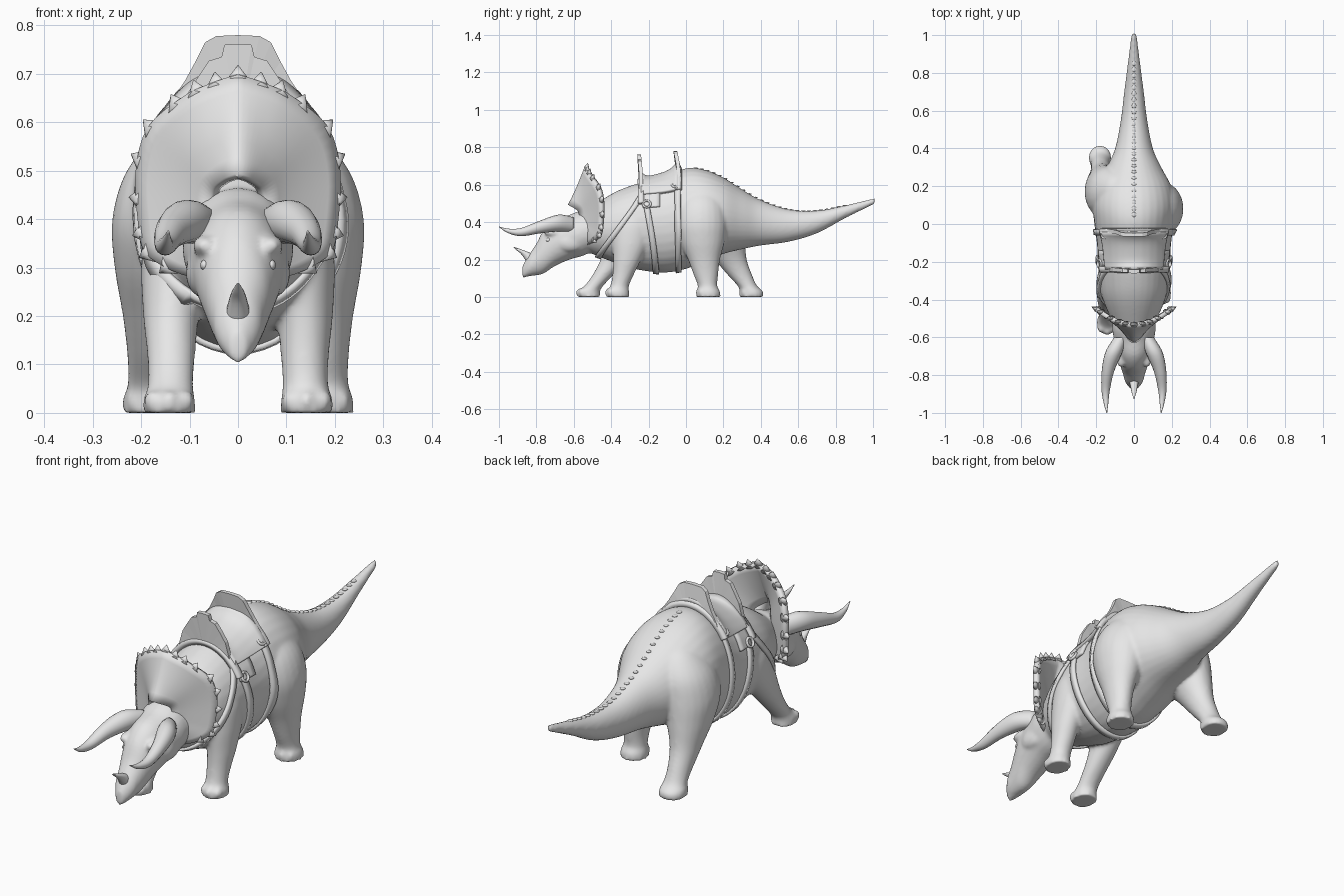
import bpy, bmesh, math
from mathutils import Vector, Matrix
from mathutils.bvhtree import BVHTree

old = bpy.data.objects.get("Cube")
if old:
    bpy.data.objects.remove(old)

grey = bpy.data.materials.new("plain_grey")
grey.use_nodes = True
grey.diffuse_color = (0.8, 0.8, 0.8, 1)
grey.node_tree.nodes["Principled BSDF"].inputs["Base Color"].default_value = grey.diffuse_color


def finish(name, bm, smooth=True):
    bmesh.ops.recalc_face_normals(bm, faces=bm.faces[:])
    mesh = bpy.data.meshes.new(name)
    bm.to_mesh(mesh)
    bm.free()
    mesh.materials.append(grey)
    for polygon in mesh.polygons:
        polygon.use_smooth = smooth
    ob = bpy.data.objects.new(name, mesh)
    bpy.context.collection.objects.link(ob)
    return ob


def thicken(ob, thickness):
    mod = ob.modifiers.new("thickness", "SOLIDIFY")
    mod.thickness = thickness
    mod.offset = 0


def spline(points, steps=5):
    """Smooth curve through a list of tuples."""
    padded = [points[0]] + list(points) + [points[-1]]
    out = []
    for i in range(1, len(padded) - 2):
        for k in range(steps):
            t = k / steps
            out.append([0.5 * (2 * b + (c - a) * t + (2 * a - 5 * b + 4 * c - d) * t * t
                               + (3 * b - a - 3 * c + d) * t ** 3)
                        for a, b, c, d in zip(*padded[i - 1:i + 3])])
    return out + [list(points[-1])]


def loft(bm, stations, axis, side=1, sides=24):
    """Ellipses (position, centre a, centre b, radius a, radius b) along y or z."""
    rings = []
    for position, a, b, radius_a, radius_b in spline(stations):
        ring = []
        for k in range(sides):
            angle = math.tau * k / sides
            u, v = side * a + radius_a * math.cos(angle), b + radius_b * math.sin(angle)
            ring.append(bm.verts.new((u, position, v) if axis == "y" else (u, v, position)))
        rings.append(ring)
    faces = [bm.faces.new(rings[0]), bm.faces.new(rings[-1])]
    for low, high in zip(rings, rings[1:]):
        for k in range(sides):
            j = (k + 1) % sides
            faces.append(bm.faces.new((low[k], low[j], high[j], high[k])))
    bmesh.ops.recalc_face_normals(bm, faces=faces)


def ball(bm, position, scale):
    matrix = Matrix.Translation(position) @ Matrix.Diagonal((*scale, 1))
    bmesh.ops.create_icosphere(bm, subdivisions=3, radius=1, matrix=matrix)


def spans(rows):
    """Turn (y, top, bottom, half width) into loft stations."""
    return [(y, 0, (top + low) / 2, half, (top - low) / 2) for y, top, low, half in rows]


def leg(bm, side, rows, foot_y, root_y):
    """Ellipses (height, x, radius x, radius y), swinging from the root to the foot."""
    stations = []
    for z, x, radius_x, radius_y in rows:
        swing = (1 - min(max(z - .03, 0) / .39, 1)) ** 1.6
        stations.append((z, x, root_y + (foot_y - root_y) * swing, radius_x, radius_y))
    loft(bm, stations, "z", side)
    for k in (-1, 0, 1):
        toe_y = foot_y - .045 + .014 * abs(k)
        ball(bm, (side * rows[0][1] + k * .033, toe_y, .024), (.019, .024, .024))


# Skin: torso with tail, head and legs, fused into one surface
skin = bmesh.new()
loft(skin, spans([
    (-.55, .45, .25, .10), (-.40, .55, .19, .165), (-.28, .60, .15, .187), (-.12, .645, .13, .195),
    (0, .688, .15, .21), (.10, .68, .19, .218), (.20, .638, .23, .197), (.30, .575, .255, .145),
    (.40, .518, .275, .10), (.55, .468, .295, .07), (.70, .462, .34, .052), (.85, .49, .42, .033),
    (1.008, .528, .497, .014)]), "y", sides=32)
loft(skin, spans([
    (-.47, .45, .26, .11), (-.55, .465, .22, .115), (-.62, .44, .2, .105), (-.70, .415, .165, .09),
    (-.76, .36, .125, .07), (-.80, .285, .115, .057), (-.84, .225, .11, .045),
    (-.875, .165, .10, .017)]), "y")
front_rows = [(0, .142, .055, .064), (.03, .142, .053, .061), (.06, .139, .047, .05),
              (.12, .138, .05, .057), (.2, .138, .058, .075), (.3, .13, .07, .1),
              (.4, .115, .075, .1), (.48, .1, .05, .06)]
hind_rows = [(0, .18, .06, .065), (.03, .18, .058, .062), (.06, .178, .05, .052),
             (.12, .177, .052, .066), (.2, .172, .066, .086), (.3, .16, .095, .122),
             (.4, .145, .115, .142), (.5, .12, .11, .13), (.58, .09, .07, .08),
             (.61, .08, .02, .02)]
leg(skin, 1, front_rows, -.365, -.28)
leg(skin, -1, front_rows, -.52, -.29)
leg(skin, 1, hind_rows, .12, .08)
leg(skin, -1, hind_rows, .35, .165)
for side in (-1, 1):
    ball(skin, (side * .068, -.71, .345), (.026, .05, .022))   # brow
    ball(skin, (side * .078, -.62, .29), (.03, .07, .05))      # cheek
body = finish("body", skin)
fuse = body.modifiers.new("fuse", "REMESH")
fuse.mode = "VOXEL"
fuse.voxel_size = .008
fuse.use_smooth_shade = True
body.modifiers.new("soften", "SMOOTH").iterations = 9
bpy.context.view_layer.update()
tree = BVHTree.FromObject(body, bpy.context.evaluated_depsgraph_get())

# Low bumps along the spine and tail
bm = bmesh.new()
for k in range(26):
    top = tree.ray_cast(Vector((0, .05 + k * .032, 1)), Vector((0, 0, -1)))[0]
    ball(bm, top, (.012, .013, .004))
finish("spine_bumps", bm)

# Horns and eyes
for side, label in ((1, "left"), (-1, "right")):
    bm = bmesh.new()
    loft(bm, [(-.60, .07, .385, .035, .04), (-.68, .107, .395, .045, .045), (-.78, .138, .374, .033, .034),
              (-.88, .15, .347, .022, .022), (-.95, .148, .353, .012, .012),
              (-1, .144, .375, .002, .002)], "y", side, 16)
    finish(label + "_brow_horn", bm)
    bm = bmesh.new()
    ball(bm, (side * .069, -.735, .305), (.009, .014, .011))
    finish(label + "_eye", bm)
bm = bmesh.new()
loft(bm, [(.17, 0, -.80, .033, .042), (.225, 0, -.846, .021, .032), (.25, 0, -.888, .013, .018),
          (.268, 0, -.924, .002, .002)], "z", 1, 16)
finish("nose_horn", bm)

# Neck frill: rings spreading from the brow to a curved rim
half_rim = spline([(0, .695), (.06, .675), (.11, .65), (.18, .59), (.205, .5),
                   (.2, .39), (.185, .33), (.13, .295), (.06, .275)], 4)
rim = half_rim + [(-x, z) for x, z in reversed(half_rim[1:])]


def frill_point(x, z, spread):
    rim_y = -.53 + 2 * x * x
    ridge = .03 * math.exp(-(x * spread / .035) ** 2) * (1 - spread) if z > .42 else 0
    return Vector((x * spread, -.65 + (rim_y + .65) * spread ** .6 - ridge, .42 + (z - .42) * spread))


bm = bmesh.new()
grid = [[bm.verts.new(frill_point(x, z, step / 8)) for x, z in rim + rim[:1]] for step in range(2, 9)]
for inner, outer in zip(grid, grid[1:]):
    for k in range(len(rim)):
        bm.faces.new((inner[k], inner[k + 1], outer[k + 1], outer[k]))
bmesh.ops.remove_doubles(bm, verts=bm.verts[:], dist=.0005)
thicken(finish("neck_frill", bm), .024)

# Flattened points around the frill rim
bm = bmesh.new()
for x, z in half_rim[:-3:3]:
    for side in ((-1, 1) if x else (1,)):
        tip = frill_point(side * x, z, 1)
        out = (tip - frill_point(side * x, z, .85)).normalized()
        turn = out.to_track_quat("Z", "Y").to_matrix().to_4x4()
        place = Matrix.Translation(tip + out * .006) @ Matrix.Diagonal((1, .6, 1, 1)) @ turn
        bmesh.ops.create_cone(bm, cap_ends=True, segments=10, radius1=.026, radius2=.001,
                              depth=.036, matrix=place)
finish("frill_points", bm)


# Harness: bands laid on the skin
def on_skin(y, angle, lift, limit=.3):
    out = Vector((math.cos(angle), 0, math.sin(angle)))
    start = Vector((0, y, .4))
    distance = tree.ray_cast(start, out)[3] or .2
    return start + out * (min(distance, limit) + lift)


def band(name, top_y, low_y, width, start=-90, end=270, columns=2, thick=.014, lift=.005,
         limit=.3, flare=0):
    bm = bmesh.new()
    rows = []
    for k in range(65):
        angle = math.radians(start + (end - start) * k / 64)
        y = top_y + (low_y - top_y) * (1 - math.sin(angle)) / 2
        row = []
        for c in range(columns):
            across = c / (columns - 1) - .5
            rise = lift + flare * (2 * across) ** 4 * math.sin(angle) ** 8
            row.append(bm.verts.new(on_skin(y + width * across, angle, rise, limit)))
        rows.append(row)
    for a, b in zip(rows, rows[1:]):
        for c in range(columns - 1):
            bm.faces.new((a[c], a[c + 1], b[c + 1], b[c]))
    bmesh.ops.remove_doubles(bm, verts=bm.verts[:], dist=.0005)
    thicken(finish(name, bm), thick)


band("front_girth", -.23, -.16, .032)
band("rear_girth", -.045, -.04, .03)
band("breast_strap", -.2, -.47, .03, limit=.205)
band("saddle_seat", -.14, -.14, .2, 45, 135, 12, .022, .012, flare=.03)
band("saddle_flap", -.185, -.185, .09, 24, 156, 5)
band("pommel_bar", -.24, -.24, .03, 30, 150, 3, .026, .012)
band("cantle_bar", -.04, -.04, .03, 45, 135, 3, .026, .012)


# Upright plates at both ends of the saddle
def plate(name, outline, y, lean):
    points = outline + [(-x, z) for x, z in reversed(outline) if x > 0]
    bm = bmesh.new()
    back, front = [[bm.verts.new((x, y + offset + lean * ((z - .6) / .17) ** 2, z)) for x, z in points]
                   for offset in (-.01, .01)]
    caps = [bm.faces.new(back), bm.faces.new(front)]
    for k in range(len(points)):
        j = (k + 1) % len(points)
        bm.faces.new((back[k], back[j], front[j], front[k]))
    bmesh.ops.triangulate(bm, faces=caps)
    finish(name, bm, False)


plate("cantle", [(0, .78), (.045, .778), (.068, .765), (.088, .725), (.11, .685), (.14, .64),
                 (.15, .60), (0, .6)], -.035, -.02)
plate("pommel", [(0, .762), (.028, .76), (.034, .735), (.06, .727), (.085, .69), (.11, .65),
                 (.13, .58), (0, .58)], -.24, -.012)

# Buckle rings on both flanks
bm = bmesh.new()
along = Vector((0, 1, 0))
for y, degrees in ((-.21, 28), (-.21, 152), (-.055, 52), (-.055, 128)):
    angle = math.radians(degrees)
    centre = on_skin(y, angle, .016)
    out = Vector((math.cos(angle), 0, math.sin(angle)))
    up = along.cross(out)
    ring = [[bm.verts.new(centre + (along * math.cos(t) + up * math.sin(t)) * (.02 + .006 * math.cos(q))
                          + out * .007 * math.sin(q))
             for q in (math.tau * j / 8 for j in range(8))]
            for t in (math.tau * i / 20 for i in range(20))]
    for i in range(20):
        for j in range(8):
            bm.faces.new((ring[i - 1][j - 1], ring[i][j - 1], ring[i][j], ring[i - 1][j]))
finish("buckle_rings", bm)
